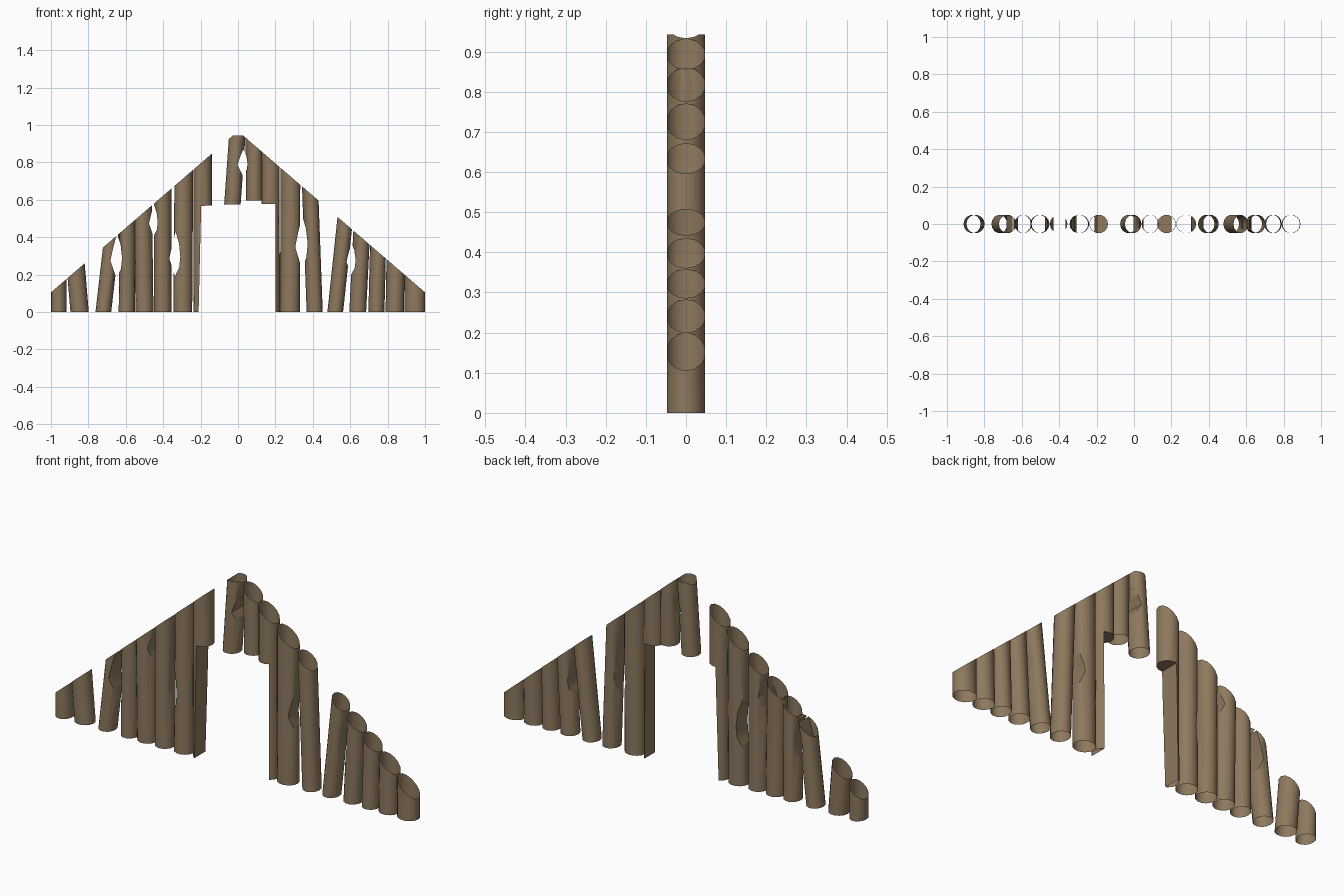
import bpy, bmesh, math
from mathutils import Vector

if "Cube" in bpy.data.objects:
    bpy.data.objects.remove(bpy.data.objects["Cube"])

wood = bpy.data.materials.new("weathered brown wood")
wood.diffuse_color = (0.27, 0.19, 0.112, 1)
wood.use_nodes = True
wood.node_tree.nodes["Principled BSDF"].inputs["Base Color"].default_value = wood.diffuse_color
SIDES, RY = 14, 0.049


def new_object(name, bm):
    mesh = bpy.data.meshes.new(name)
    bmesh.ops.recalc_face_normals(bm, faces=bm.faces)
    bm.to_mesh(mesh)
    bm.free()
    ob = bpy.data.objects.new(name, mesh)
    mesh.materials.append(wood)
    bpy.context.collection.objects.link(ob)
    return ob


# Cutters: x-z outlines extruded through the wall
def make_cutter(name, pts):
    bm = bmesh.new()
    front = [bm.verts.new((x, -0.2, z)) for x, z in pts]
    back = [bm.verts.new((x, 0.2, z)) for x, z in pts]
    bm.faces.new(front)
    bm.faces.new(back[::-1])
    n = len(pts)
    for i in range(n):
        j = (i + 1) % n
        bm.faces.new((front[i], back[i], back[j], front[j]))
    ob = new_object(name, bm)
    ob.hide_render = True
    xs = [p[0] for p in pts]
    return ob, min(xs), max(xs)


def notch(cx, cz, w, h):
    shape = [(0.1, 1), (-0.55, 0.35), (-1, -0.2), (-0.5, -0.6), (0, -1),
             (0.75, -0.6), (0.95, -0.1), (0.7, 0.5)]
    return make_cutter("notch_cutter", [(cx + a * w, cz + b * h) for a, b in shape])


cutters = [notch(*p) for p in [
    (-0.65, 0.30, 0.032, 0.12), (-0.452, 0.49, 0.024, 0.085),
    (-0.337, 0.31, 0.030, 0.12), (0.025, 0.80, 0.028, 0.07),
    (0.34, 0.375, 0.034, 0.14), (0.605, 0.285, 0.025, 0.085)]]
cutters.append(make_cutter("door_cutter", [
    (-0.213, -0.1), (0.2, -0.1), (0.2, 0.578), (-0.07, 0.574), (-0.197, 0.567)]))


def make_log(i, xb, xt, zt, r, z0=0.0):
    """Tilted tube from xb at the base to xt at height zt, cut by the roof line."""
    top = 1.3
    xe = xb + (xt - xb) * (top - z0) / (zt - z0)
    bm = bmesh.new()
    rings = []
    for x, z in ((xb, z0), (xe, top)):
        rings.append([bm.verts.new((x + r * math.cos(t), RY * math.sin(t), z))
                      for t in (2 * math.pi * k / SIDES for k in range(SIDES))])
    for k in range(SIDES):
        j = (k + 1) % SIDES
        bm.faces.new((rings[0][k], rings[0][j], rings[1][j], rings[1][k]))
    bm.faces.new(rings[0][::-1])
    bm.faces.new(rings[1])
    ob = new_object(f"log_{i:02d}", bm)

    # chips and doorway
    bpy.context.view_layer.objects.active = ob
    lo, hi = min(xb, xt) - r, max(xb, xt) + r
    for cut, c0, c1 in cutters:
        if z0 > 0 and cut.name.startswith("door"):
            continue
        if c1 > lo and c0 < hi:
            m = ob.modifiers.new("cut", 'BOOLEAN')
            m.operation, m.object, m.solver = 'DIFFERENCE', cut, 'EXACT'
            bpy.ops.object.modifier_apply(modifier=m.name)

    # roof slopes, left open like the feet
    bm = bmesh.new()
    bm.from_mesh(ob.data)
    feet = [f for f in bm.faces if all(abs(v.co.z - z0) < 1e-4 for v in f.verts)]
    bmesh.ops.delete(bm, geom=feet, context='FACES')
    for s in (-1, 1):
        bmesh.ops.bisect_plane(bm, geom=bm.verts[:] + bm.edges[:] + bm.faces[:],
                               plane_co=Vector((0, 0, 0.967)),
                               plane_no=Vector((s * 0.862, 0, 1)), clear_outer=True)
    # rounded tip of the ridge log
    bmesh.ops.bisect_plane(bm, geom=bm.verts[:] + bm.edges[:] + bm.faces[:],
                           plane_co=Vector((0, 0, 0.943)), plane_no=Vector((0, 0, 1)),
                           clear_outer=True)
    bm.to_mesh(ob.data)
    bm.free()
    bpy.ops.object.select_all(action='DESELECT')
    ob.select_set(True)
    bpy.ops.object.shade_smooth_by_angle(angle=math.radians(40))


# Logs from left to right: base x, upper x, upper height, radius, base height
logs = [
    (-0.958, -0.958, 0.15, 0.042), (-0.847, -0.865, 0.215, 0.049),
    (-0.720, -0.675, 0.39, 0.042), (-0.595, -0.590, 0.45, 0.043),
    (-0.500, -0.507, 0.53, 0.048), (-0.403, -0.403, 0.62, 0.047),
    (-0.295, -0.290, 0.70, 0.050), (-0.190, -0.188, 0.80, 0.049),
    (-0.030, -0.005, 0.93, 0.044, 0.575), (0.088, 0.085, 0.88, 0.044, 0.597),
    (0.175, 0.173, 0.80, 0.049), (0.278, 0.280, 0.72, 0.053),
    (0.410, 0.387, 0.62, 0.043), (0.520, 0.570, 0.47, 0.042),
    (0.640, 0.660, 0.40, 0.045), (0.740, 0.748, 0.32, 0.043),
    (0.838, 0.842, 0.24, 0.049), (0.945, 0.945, 0.15, 0.055)]
for i, spec in enumerate(logs, 1):
    make_log(i, *spec)

for cut, _, _ in cutters:
    bpy.data.objects.remove(cut)
